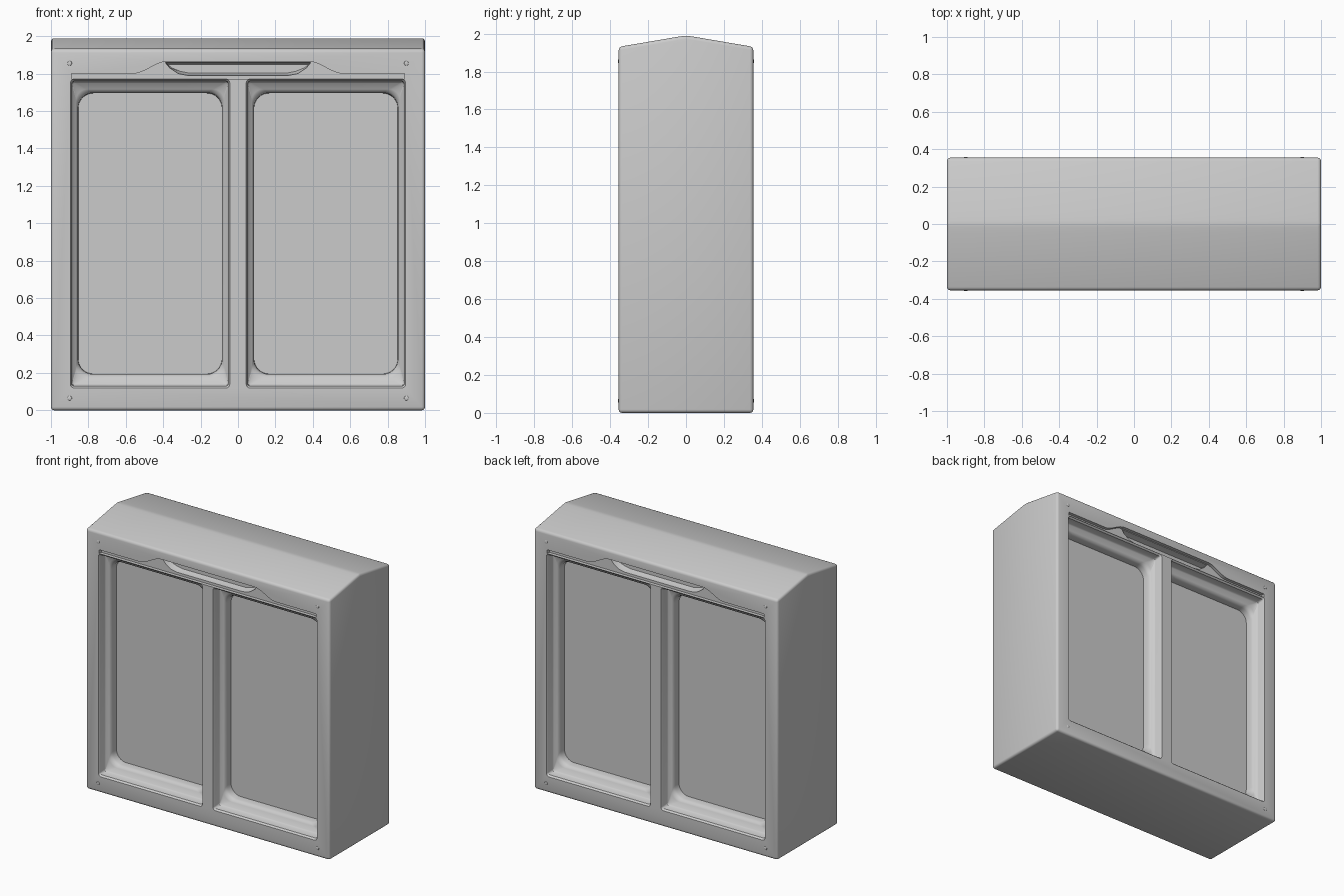
import bpy, bmesh
from math import pi, cos, sin, radians
from mathutils import Matrix

if "Cube" in bpy.data.objects:
    bpy.data.objects.remove(bpy.data.objects["Cube"], do_unlink=True)

HALF_DEPTH, EAVE, RIDGE = 0.355, 1.93, 1.99

grey = bpy.data.materials.new("plain grey")
grey.use_nodes = True
colour = (0.6, 0.6, 0.6, 1)
grey.diffuse_color = colour
grey.node_tree.nodes["Principled BSDF"].inputs["Base Color"].default_value = colour


def loft(name, rings):
    """Closed solid through rings of equal point count."""
    bm = bmesh.new()
    loops = [[bm.verts.new(p) for p in ring] for ring in rings]
    n = len(loops[0])
    for a, b in zip(loops, loops[1:]):
        for i in range(n):
            j = (i + 1) % n
            bm.faces.new((a[i], a[j], b[j], b[i]))
    bm.faces.new(loops[0][::-1])
    bm.faces.new(loops[-1])
    bmesh.ops.recalc_face_normals(bm, faces=bm.faces)
    mesh = bpy.data.meshes.new(name)
    bm.to_mesh(mesh)
    bm.free()
    mesh.materials.append(grey)
    obj = bpy.data.objects.new(name, mesh)
    bpy.context.collection.objects.link(obj)
    return obj


def rounded_rect(cx, cz, hw, hh, r, depth):
    """Rounded rectangle at a depth behind the front face."""
    points = []
    for k, (sx, sz) in enumerate(((1, 1), (-1, 1), (-1, -1), (1, -1))):
        for i in range(9):
            a = pi / 2 * (k + i / 8)
            points.append((cx + sx * (hw - r) + r * cos(a), depth - HALF_DEPTH,
                           cz + sz * (hh - r) + r * sin(a)))
    return points


# Window recess: inset, depth and corner radius of each step
STEPS = ((-0.012, -0.012, 0.025), (0, 0.012, 0.015), (0.002, 0.06, 0.015),
         (0.006, 0.07, 0.02), (0.024, 0.082, 0.06), (0.031, 0.092, 0.075),
         (0.035, 0.11, 0.08), (0.036, 0.15, 0.08))


def window_cutter(cx):
    rings = [rounded_rect(cx, 0.945, 0.42 - s, 0.815 - 1.8 * s, r, d)
             for s, d, r in STEPS]
    return loft("window_cutter", rings)


def lip_cutter():
    """Shallow groove over the windows, rising around the handle."""
    top = []
    for i in range(13):
        t = i / 12
        ease = t * t * (3 - 2 * t)
        top.append((0.56 - 0.18 * t, 1.80 + 0.065 * ease))
    half = [(0.89, 1.772), (0.89, 1.80)] + top
    outline = half + [(-x, z) for x, z in reversed(half)]
    return loft("lip_cutter", [[(x, d - HALF_DEPTH, z) for x, z in outline]
                               for d in (-0.02, 0.025)])


def pocket_cutter():
    """Tapered finger pocket of the handle."""
    rings = []
    for d, s in ((-0.02, 0), (0.03, 0), (0.07, 0.012)):
        right = [(0.27 - s, 1.79 + s), (0.32 - s, 1.80 + s),
                 (0.365 - s, 1.83), (0.39 - s, 1.86 - s)]
        outline = right + [(-x, z) for x, z in reversed(right)]
        rings.append([(x, d - HALF_DEPTH, z) for x, z in outline])
    return loft("pocket_cutter", rings)


# Cabinet body with a low ridged top
section = [(-HALF_DEPTH, 0), (HALF_DEPTH, 0), (HALF_DEPTH, EAVE),
           (0.05, RIDGE - 0.008), (0, RIDGE), (-0.05, RIDGE - 0.008),
           (-HALF_DEPTH, EAVE)]
body = loft("cabinet_body", [[(x, y, z) for y, z in section] for x in (-1, 1)])
bevel = body.modifiers.new("soft_edges", "BEVEL")
bevel.width = 0.018
bevel.segments = 3
bevel.limit_method = "ANGLE"
bevel.angle_limit = radians(15)

# Same recesses on the front and the back
cutters = []
for turn in (0, pi):
    for cutter in (window_cutter(-0.47), window_cutter(0.47),
                   lip_cutter(), pocket_cutter()):
        cutter.data.transform(Matrix.Rotation(turn, 4, "Z"))
        cutter.hide_render = True
        cutters.append(cutter)
        cut = body.modifiers.new("recess", "BOOLEAN")
        cut.operation = "DIFFERENCE"
        cut.solver = "EXACT"
        cut.object = cutter

bpy.context.view_layer.update()
bpy.ops.object.select_all(action="DESELECT")
body.select_set(True)
bpy.context.view_layer.objects.active = body
for modifier in list(body.modifiers):
    bpy.ops.object.modifier_apply(modifier=modifier.name)
for cutter in cutters:
    bpy.data.objects.remove(cutter, do_unlink=True)
bpy.ops.object.shade_smooth_by_angle(angle=radians(35))

# Small screw heads in the frame corners
for side in (-1, 1):
    for x in (-0.9, 0.9):
        for z in (0.065, 1.855):
            bpy.ops.mesh.primitive_uv_sphere_add(
                segments=12, ring_count=8, radius=0.012,
                location=(x, side * HALF_DEPTH, z))
            screw = bpy.context.object
            screw.name = "screw_head"
            screw.scale.y = 0.3
            screw.data.materials.append(grey)
            bpy.ops.object.shade_smooth_by_angle(angle=radians(35))
